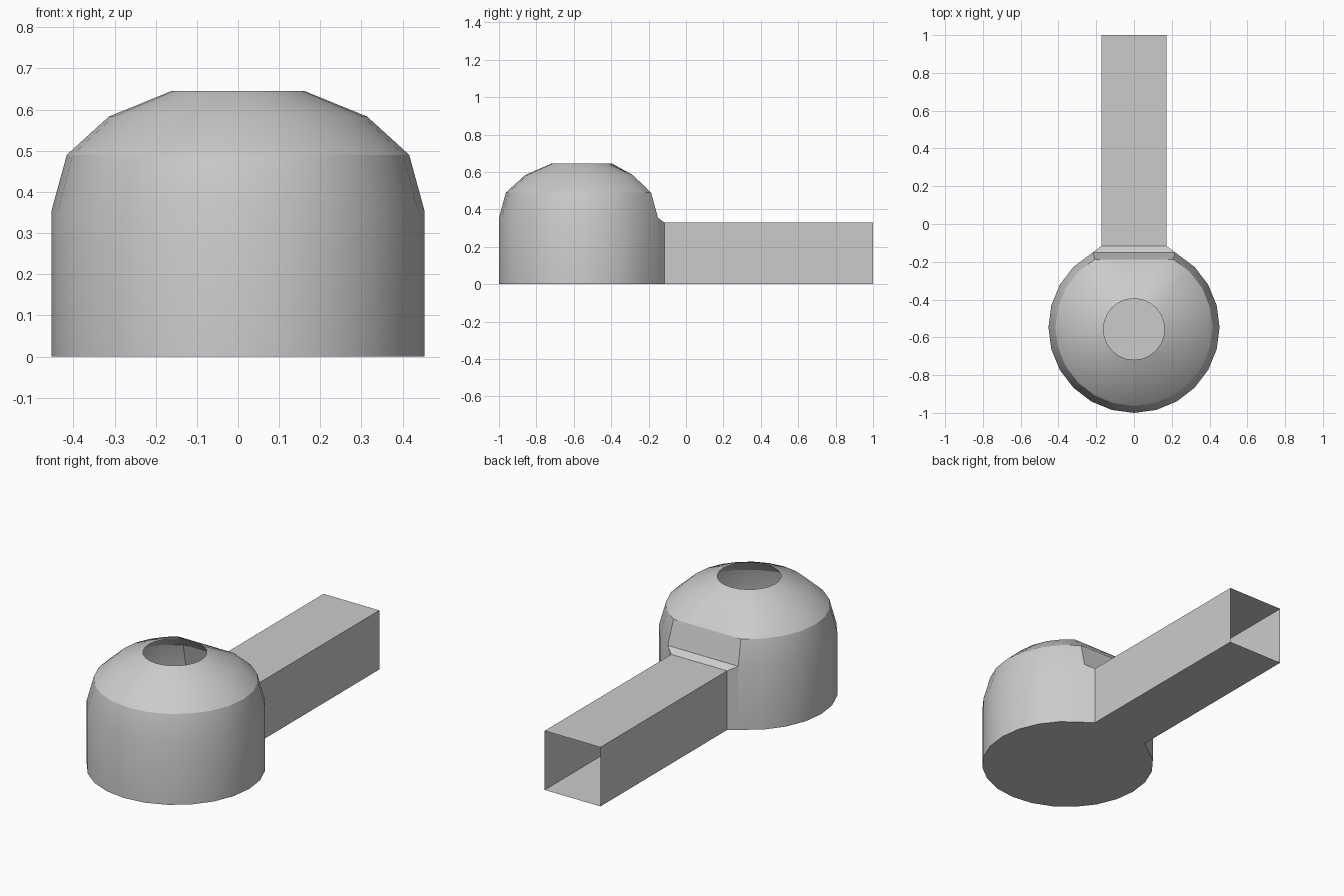
import bpy, bmesh
from math import sin, cos, radians

if "Cube" in bpy.data.objects:
    bpy.data.objects.remove(bpy.data.objects["Cube"])

CY = -0.547      # dome centre along y
N = 24           # dome sides
STEP = 360 / N

# radius, height, half angle of the flattened tunnel side, centre y
RINGS = [(0.453, 0.0, 28.7, CY), (0.453, 0.355, 28.7, CY),
         (0.416, 0.49, 30, CY), (0.314, 0.583, 33, CY), (0.162, 0.645, 0, -0.557)]


def ring_point(r, z, flat, cy, k):
    """Point k of a ring, k = 0 faces the tunnel; near it the ring is a chord."""
    k = k - N if k > N // 2 else k
    if flat and abs(k) <= 2:
        return (r * sin(radians(flat)) * k / 2, cy + r * cos(radians(flat)), z)
    a = radians(k * STEP)
    return (r * sin(a), cy + r * cos(a), z)


def finish(bm, name):
    bmesh.ops.recalc_face_normals(bm, faces=bm.faces)
    me = bpy.data.meshes.new(name)
    bm.to_mesh(me)
    bm.free()
    ob = bpy.data.objects.new(name, me)
    bpy.context.collection.objects.link(ob)
    bpy.ops.object.select_all(action='DESELECT')
    ob.select_set(True)
    bpy.context.view_layer.objects.active = ob
    bpy.ops.object.shade_smooth_by_angle(angle=radians(30))


# Dome: open smoke hole, closed floor, doorway left open on the tunnel side
bm = bmesh.new()
rings = [[bm.verts.new(ring_point(*p, k)) for k in range(N)] for p in RINGS]
for i in range(len(rings) - 1):
    lo, hi = rings[i], rings[i + 1]
    for k in range(N):
        n = (k + 1) % N
        if i == 0 and k in (0, 1, N - 1, N - 2):
            continue
        bm.faces.new((lo[k], hi[k], hi[n], lo[n]))
bm.faces.new(rings[0])
finish(bm, "dome")

# Tunnel: tapered collar from the doorway, then a straight open box
door = ring_point(*RINGS[0], 2)
SECTIONS = [(door[1], door[0], 0.355), (-0.116, 0.172, 0.33), (1.0, 0.172, 0.33)]
bm = bmesh.new()
loops = [[bm.verts.new(c) for c in ((-w, y, 0), (w, y, 0), (w, y, h), (-w, y, h))]
         for y, w, h in SECTIONS]
for a, b in zip(loops, loops[1:]):
    for k in range(4):
        n = (k + 1) % 4
        bm.faces.new((a[k], a[n], b[n], b[k]))
finish(bm, "tunnel")
